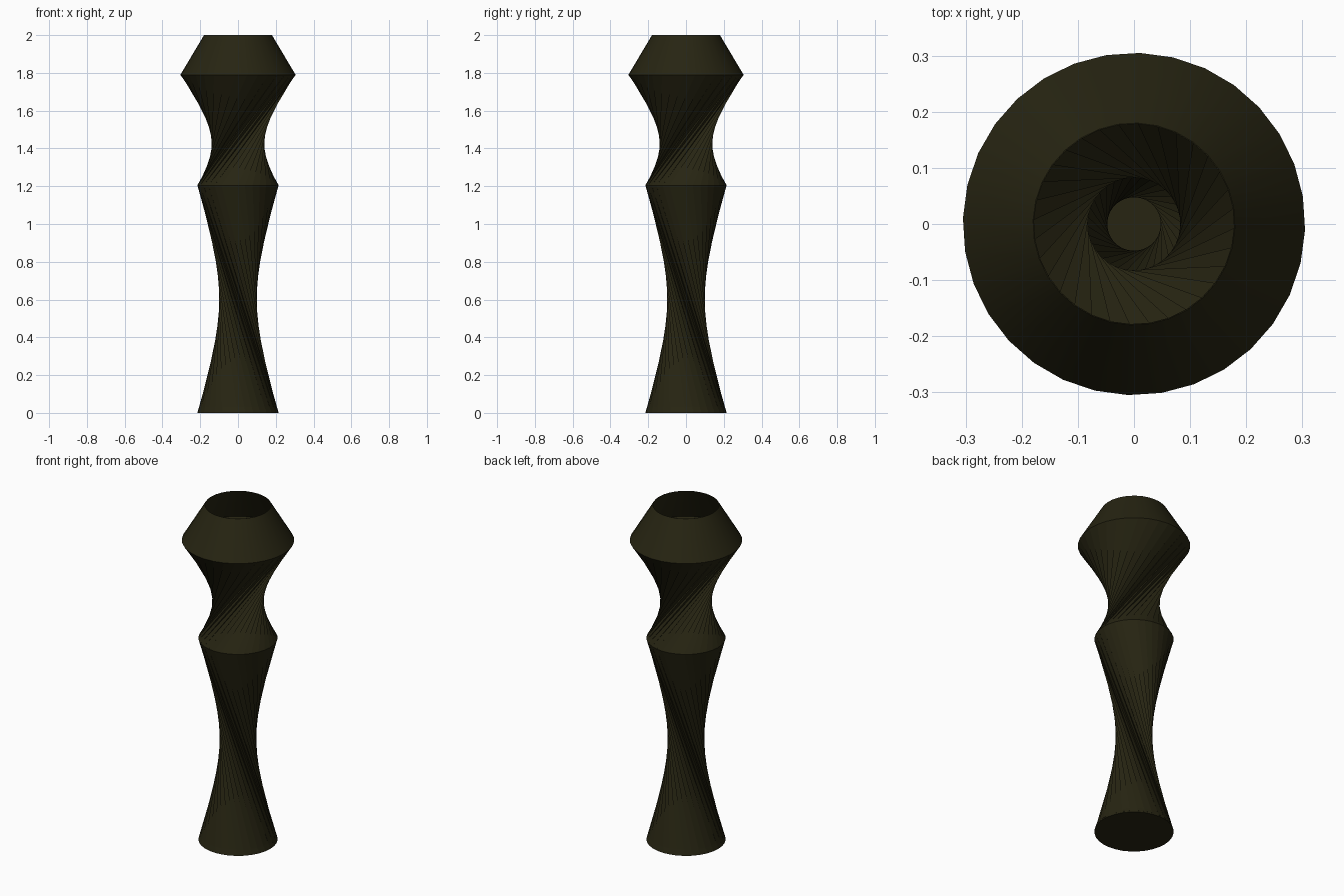
import bpy, bmesh
from math import sin, cos, radians, pi

if "Cube" in bpy.data.objects:
    bpy.data.objects.remove(bpy.data.objects["Cube"])

SIDES = 32
RINGS = [(0.215, 0.0), (0.215, 1.205), (0.305, 1.79), (0.18, 2.0)]  # radius, height

mat = bpy.data.materials.new("dark olive glaze")
color = (0.02, 0.018, 0.006, 1)
mat.diffuse_color = color
mat.use_nodes = True
mat.node_tree.nodes["Principled BSDF"].inputs["Base Color"].default_value = color

bm = bmesh.new()


def ring(radius, z, phase):
    step = 2 * pi / SIDES
    return [bm.verts.new((radius * cos(phase + i * step), radius * sin(phase + i * step), z))
            for i in range(SIDES)]


def bridge(a, b, turn):
    """Join two rings: plain quads, or triangles leaning along the twist."""
    for i in range(SIDES):
        j = (i + (turn or 1)) % SIDES
        if turn:
            bm.faces.new((a[i], b[i], b[j]))
            bm.faces.new((a[i], b[j], a[j]))
        else:
            bm.faces.new((a[i], a[j], b[j], b[i]))


def shell(lower_twist, upper_twist, scale, floor):
    """Twisted wall: lower waist turns one way, upper neck the other."""
    top = radians(-2)
    phases = [top - radians(upper_twist) + radians(lower_twist),
              top - radians(upper_twist), top, top]
    rings = [ring(r * scale, max(z, floor), p) for (r, z), p in zip(RINGS, phases)]
    for k, turn in enumerate((-1, 1, 0)):
        bridge(rings[k], rings[k + 1], turn)
    bm.faces.new(rings[0])
    return rings[-1]


# Outer wall, tighter-twisted inner wall, and the thin rim joining them
outer_rim = shell(124.6, 112, 1.0, 0.0)
inner_rim = shell(143, 130.3, 0.99, 0.01)
bridge(outer_rim, inner_rim, 0)

bmesh.ops.recalc_face_normals(bm, faces=bm.faces)
mesh = bpy.data.meshes.new("twisted_vase")
bm.to_mesh(mesh)
bm.free()
mesh.materials.append(mat)
vase = bpy.data.objects.new("twisted_vase", mesh)
bpy.context.collection.objects.link(vase)

bpy.ops.object.select_all(action="DESELECT")
vase.select_set(True)
bpy.context.view_layer.objects.active = vase
bpy.ops.object.shade_smooth_by_angle(angle=radians(30))
